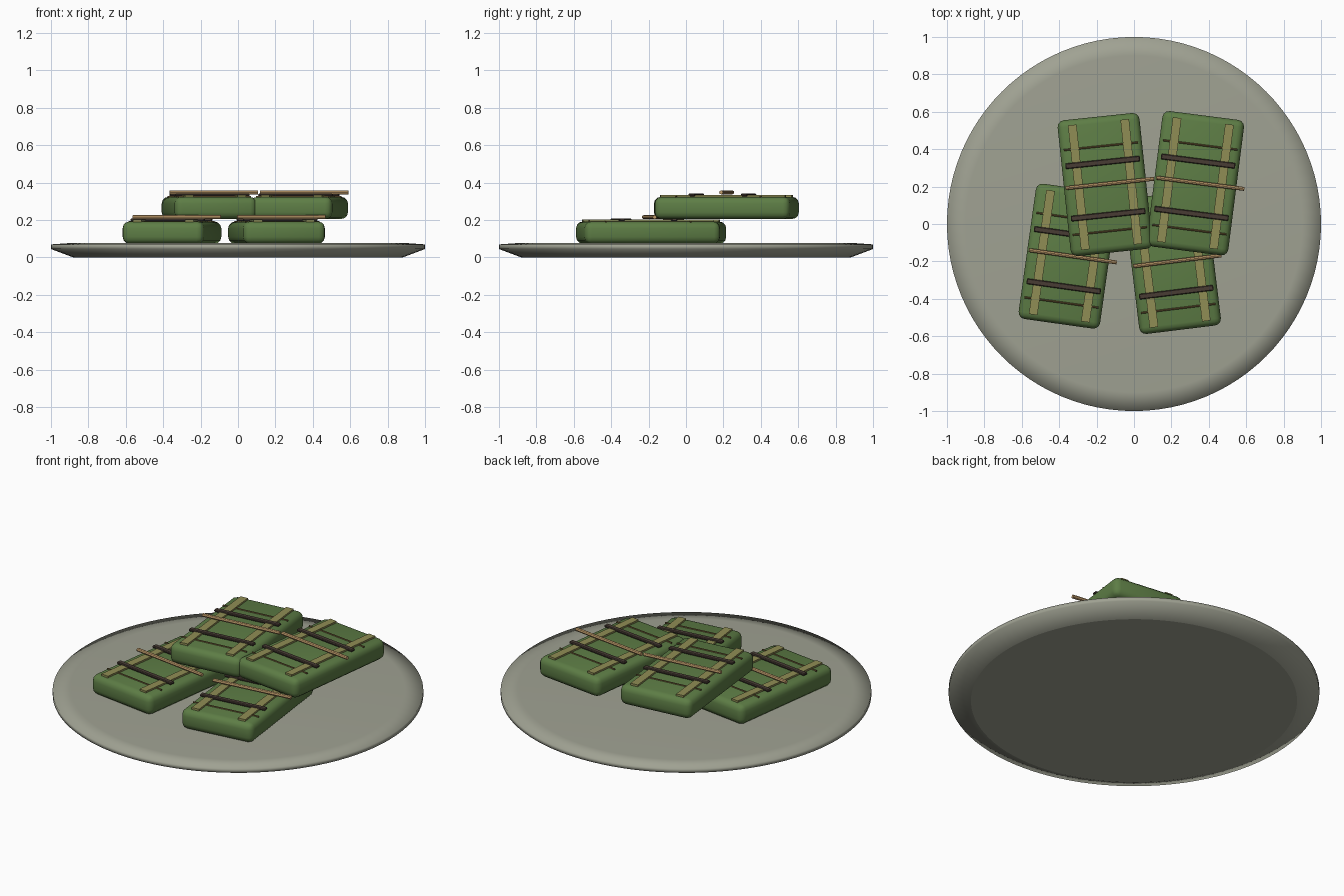
import bpy, bmesh, math
from mathutils import Matrix, Vector

if "Cube" in bpy.data.objects:
    bpy.data.objects.remove(bpy.data.objects["Cube"], do_unlink=True)


def material(name, rgb):
    m = bpy.data.materials.new(name)
    m.use_nodes = True
    m.diffuse_color = (*rgb, 1)
    m.node_tree.nodes["Principled BSDF"].inputs["Base Color"].default_value = (*rgb, 1)
    return m


STONE = material("pale stone", (0.35, 0.36, 0.29))
GREEN = material("canvas green", (0.11, 0.205, 0.06))
OLIVE = material("olive webbing", (0.28, 0.27, 0.09))
DARK = material("dark leather", (0.065, 0.045, 0.034))
TAN = material("tan wood", (0.57, 0.36, 0.16))
BROWN = material("brown cord", (0.15, 0.1, 0.035))


def add_object(name, bm, mat, matrix=Matrix()):
    mesh = bpy.data.meshes.new(name)
    bm.to_mesh(mesh)
    bm.free()
    mesh.materials.append(mat)
    obj = bpy.data.objects.new(name, mesh)
    obj.matrix_world = matrix
    bpy.context.collection.objects.link(obj)
    return obj


def box(name, mat, matrix, centre, size, bevel=0.0, segments=1):
    bm = bmesh.new()
    bmesh.ops.create_cube(bm, size=1, matrix=Matrix.Translation(centre) @ Matrix.Diagonal((*size, 1)))
    if bevel:
        bmesh.ops.bevel(bm, geom=bm.edges[:], offset=bevel, segments=segments,
                        profile=0.5, affect='EDGES')
        for f in bm.faces:
            f.smooth = segments > 1
    return add_object(name, bm, mat, matrix)


def rod(name, mat, matrix, centre, radius, length, sides=8):
    bm = bmesh.new()
    turn = Matrix.Translation(centre) @ Matrix.Rotation(math.pi / 2, 4, 'Y')
    bmesh.ops.create_cone(bm, cap_ends=True, segments=sides, radius1=radius,
                          radius2=radius, depth=length, matrix=turn)
    return add_object(name, bm, mat, matrix)


# Round base: lathed profile with a softened rim and a flat underside
profile = [(0.88, 0), (1, 0.045), (1, 0.07), (0.9, 0.077)]
bm = bmesh.new()
SIDES = 96
rings = []
for r, z in profile:
    rings.append([bm.verts.new((r * math.cos(a), r * math.sin(a), z))
                  for a in (2 * math.pi * i / SIDES for i in range(SIDES))])
for lower, upper in zip(rings, rings[1:]):
    for i in range(SIDES):
        j = (i + 1) % SIDES
        bm.faces.new((lower[i], lower[j], upper[j], upper[i])).smooth = True
bm.faces.new(rings[0][::-1])
bm.faces.new(rings[-1]).smooth = True
for e in bm.edges:
    e.smooth = not all(v.co.z < 0.001 for v in e.verts)
add_object("round_base", bm, STONE)

# Packs: a soft box with two long straps, two cross straps, two cords and a rod
W, L, H = 0.44, 0.73, 0.118


def pack(name, x, y, z, degrees):
    m = Matrix.Translation((x, y, z)) @ Matrix.Rotation(math.radians(degrees), 4, 'Z')
    box(name + "_body", GREEN, m, (0, 0, H / 2), (W, L, H), 0.036, 3)
    for side, label in ((1, "left"), (-1, "right")):
        box(f"{name}_long_strap_{label}", OLIVE, m, (side * 0.141, 0, H + 0.003),
            (0.046, 0.67, 0.014))
    for end, label in ((1, "back"), (-1, "front")):
        box(f"{name}_cross_strap_{label}", DARK, m, (0, end * 0.141 - 0.022, H + 0.01),
            (0.4, 0.03, 0.014), 0.004)
        rod(f"{name}_cord_{label}", BROWN, m, (0, end * 0.228 - 0.022, H), 0.005, 0.4, 6)
    rod(name + "_rod", TAN, m, (0.026, 0.003, H + 0.024), 0.0105, 0.475)


pack("lower_right_pack", -0.353, -0.172, 0.074, -8)
pack("lower_left_pack", 0.206, -0.203, 0.074, 7)
pack("upper_right_pack", -0.155, 0.211, 0.206, 6)
pack("upper_left_pack", 0.328, 0.218, 0.206, -7.3)
